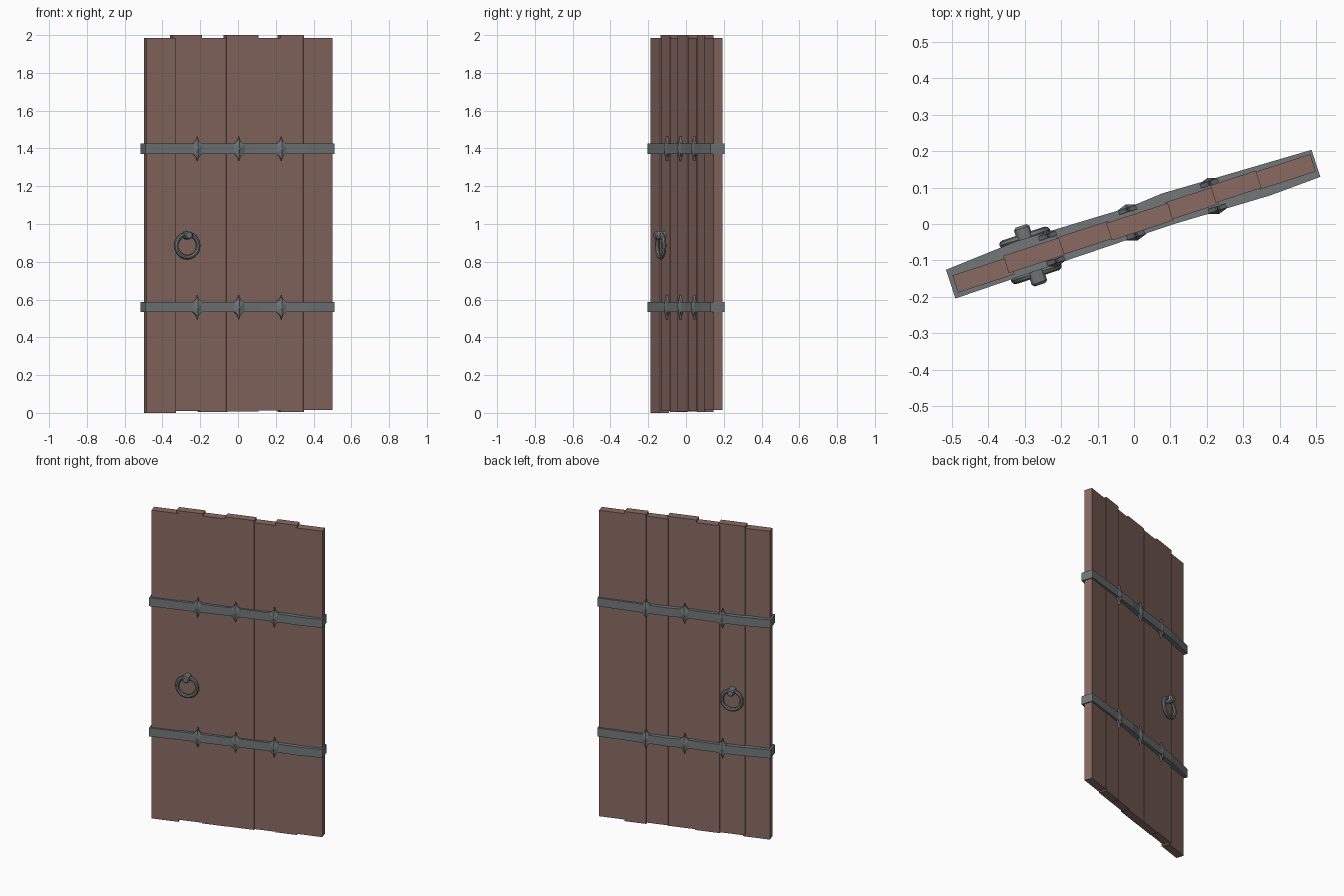
import bpy, bmesh, math
from mathutils import Matrix

cube = bpy.data.objects.get("Cube")
if cube:
    bpy.data.objects.remove(cube)


def material(name, color):
    m = bpy.data.materials.new(name)
    m.use_nodes = True
    m.diffuse_color = color
    m.node_tree.nodes["Principled BSDF"].inputs["Base Color"].default_value = color
    return m


wood = material("brown wood", (0.25, 0.145, 0.12, 1))
iron = material("grey iron", (0.17, 0.185, 0.19, 1))
swing = Matrix.Rotation(math.radians(18), 4, "Z")   # the door stands part open


def finish(bm, name, mat, smooth=False, bevel=0):
    bmesh.ops.recalc_face_normals(bm, faces=bm.faces)
    mesh = bpy.data.meshes.new(name)
    bm.to_mesh(mesh)
    bm.free()
    mesh.materials.append(mat)
    ob = bpy.data.objects.new(name, mesh)
    ob.matrix_world = swing
    bpy.context.collection.objects.link(ob)
    if bevel:
        mod = ob.modifiers.new("Bevel", "BEVEL")
        mod.width, mod.segments = bevel, 1
    if smooth:
        bpy.ops.object.select_all(action="DESELECT")
        ob.select_set(True)
        bpy.context.view_layer.objects.active = ob
        bpy.ops.object.shade_smooth_by_angle(angle=math.radians(40))
    return ob


def extrude(bm, points, place, depth):
    """Extrude a closed outline placed by a function of (a, b, depth)."""
    near = [bm.verts.new(place(a, b, 0)) for a, b in points]
    far = [bm.verts.new(place(a, b, depth)) for a, b in points]
    bm.faces.new(near)
    bm.faces.new(far)
    n = len(points)
    for i in range(n):
        bm.faces.new((near[i], near[(i + 1) % n], far[(i + 1) % n], far[i]))


# Planks: left edge, right edge, depth offset, bottom, top
planks = [(-.518, -.355, -.005, 0, 1.985), (-.369, -.208, .003, .01, 2),
          (-.215, -.065, .005, .005, 1.985), (-.072, .106, .001, .008, 2),
          (.1, .24, .005, .012, 1.985), (.232, .364, .011, .006, 2),
          (.358, .52, .008, .015, 1.985)]
for i, (u0, u1, v, z0, z1) in enumerate(planks):
    bm = bmesh.new()
    extrude(bm, [(u0, v - .025), (u1, v - .025), (u1, v + .025), (u0, v + .025)],
            lambda a, b, d, z=z0: (a, b, z + d), z1 - z0)
    finish(bm, f"plank_{i + 1}", wood)

# Iron bands wrapping the planks, with pointed ornaments on both faces
front_edge = [(-.53, -.043), (-.2, -.038), (.1, -.034), (.38, -.041), (.527, -.035)]
back_edge = [(.527, .043), (.22, .052), (.1, .056), (0, .048), (-.32, .055), (-.53, .04)]
spike = [(0, .065), (.007, .044), (.03, .022), (.03, -.022), (.007, -.044),
         (0, -.065), (-.007, -.044), (-.03, -.022), (-.03, .022), (-.007, .044)]
for label, z in (("lower", .56), ("upper", 1.398)):
    bm = bmesh.new()
    extrude(bm, front_edge + back_edge, lambda a, b, d: (a, b, z - .027 + d), .054)
    finish(bm, f"{label}_band", iron)
    for side, sign, base in (("front", -1, .024), ("back", 1, .036)):
        for k, u in enumerate((-.236, -.005, .231)):
            bm = bmesh.new()
            rim = [bm.verts.new((u + a, sign * (base + .012), z + b)) for a, b in spike]
            root = [bm.verts.new((u + a, sign * base, z + b)) for a, b in spike]
            peak = bm.verts.new((u, sign * (base + .022), z))
            bm.faces.new(root)
            for i in range(len(rim)):
                j = (i + 1) % len(rim)
                bm.faces.new((rim[i], rim[j], peak))
                bm.faces.new((root[i], root[j], rim[j], rim[i]))
            finish(bm, f"{label}_{side}_spike_{k + 1}", iron)

# Pull rings and the studs that hold them, one set on each face
for side, sign in (("front", -1), ("back", 1)):
    u, mid = -.297, .006
    bm = bmesh.new()
    steps, sides = 24, 8
    loops = []
    for i in range(steps):
        t = math.tau * i / steps
        loop = []
        for j in range(sides):
            p = math.tau * j / sides
            r = .061 + .012 * math.cos(p)
            loop.append(bm.verts.new((u + r * math.cos(t),
                                      mid + sign * (.051 + .012 * math.sin(p)),
                                      .885 + r * math.sin(t))))
        loops.append(loop)
    for i in range(steps):
        a, b = loops[i], loops[(i + 1) % steps]
        for j in range(sides):
            k = (j + 1) % sides
            bm.faces.new((a[j], b[j], b[k], a[k]))
    finish(bm, f"{side}_pull_ring", iron, smooth=True)

    bm = bmesh.new()
    stud = [(.024 * math.cos(math.tau * (i + .5) / 8),
             .024 * math.sin(math.tau * (i + .5) / 8)) for i in range(8)]
    extrude(bm, stud, lambda a, b, d: (u + a, mid + sign * (.02 + d), .941 + b), .065)
    finish(bm, f"{side}_ring_stud", iron, bevel=.007)
